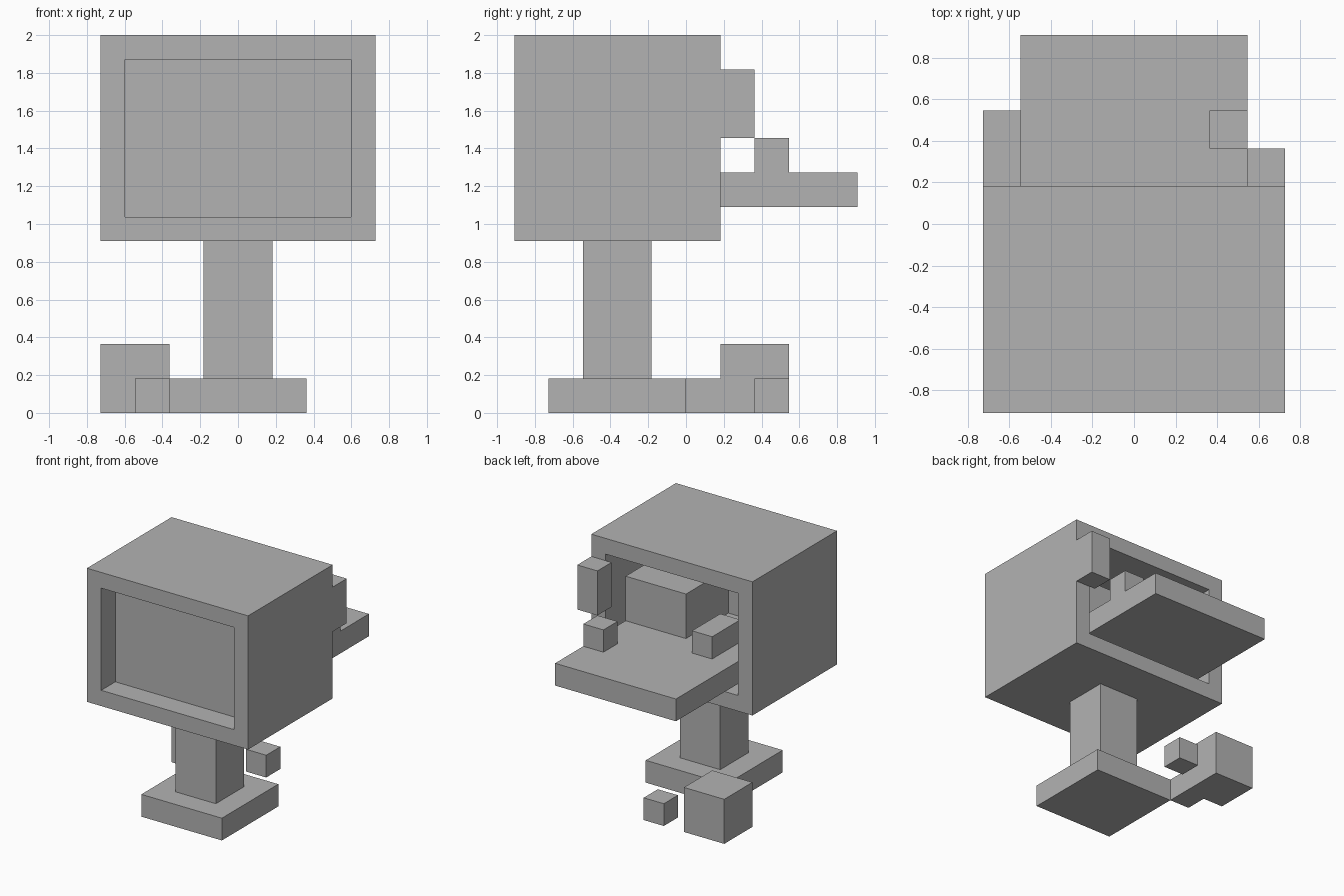
import bpy
import bmesh
from mathutils import Vector

U = 2 / 11  # one block unit

old = bpy.data.objects.get("Cube")
if old:
    bpy.data.objects.remove(old, do_unlink=True)

grey = bpy.data.materials.new("mid_grey")
grey.use_nodes = True
COLOUR = (0.45, 0.45, 0.45, 1)
grey.diffuse_color = COLOUR
grey.node_tree.nodes["Principled BSDF"].inputs["Base Color"].default_value = COLOUR


def box_bmesh(x, y, z):
    """Box spanning the given (low, high) ranges, in block units."""
    bm = bmesh.new()
    bmesh.ops.create_cube(bm, size=1)
    for v in bm.verts:
        v.co = Vector([(lo + hi) / 2 + c * (hi - lo)
                       for c, (lo, hi) in zip(v.co, (x, y, z))])
    return bm


def finish(name, bm):
    bmesh.ops.scale(bm, vec=(U, U, U), verts=bm.verts)
    mesh = bpy.data.meshes.new(name)
    bm.to_mesh(mesh)
    bm.free()
    mesh.materials.append(grey)
    obj = bpy.data.objects.new(name, mesh)
    bpy.context.collection.objects.link(obj)


def box(name, x, y, z):
    finish(name, box_bmesh(x, y, z))


# Casing: shallow screen recess at the front, deep open cavity at the back
casing = box_bmesh((-4, 4), (-5, 1), (5, 11))
for side, depth in ((-1, 1), (1, 4)):
    casing.faces.ensure_lookup_table()
    casing.normal_update()
    face = next(f for f in casing.faces if f.normal.y * side > 0.9)
    # first inset makes the frame, second leaves the walls of the pocket
    bmesh.ops.inset_individual(casing, faces=[face], thickness=1)
    bmesh.ops.inset_individual(casing, faces=[face], thickness=0)
    bmesh.ops.translate(casing, vec=(0, -side * depth, 0), verts=face.verts)
bmesh.ops.remove_doubles(casing, verts=casing.verts, dist=0.001)
finish("casing", casing)

# Slide-out tray and the parts fitted on it
box("tray", (-3, 3), (-3, 5), (6, 7))
box("inner_unit", (0, 3), (-3, 0), (7, 9))
box("inner_bar", (-2, -1), (-1, 1), (7, 8))
box("tray_block", (2, 3), (2, 3), (7, 8))
box("rear_side_block", (3, 4), (1, 2), (8, 10))

# Stand
box("stand_post", (-1, 1), (-3, -1), (1, 5))
box("stand_base", (-2, 2), (-4, 0), (0, 1))

# Loose blocks on the ground behind the base
box("large_ground_block", (-4, -2), (1, 3), (0, 2))
box("link_ground_block", (-3, -2), (0, 1), (0, 1))
box("small_ground_block", (-1, 0), (2, 3), (0, 1))
